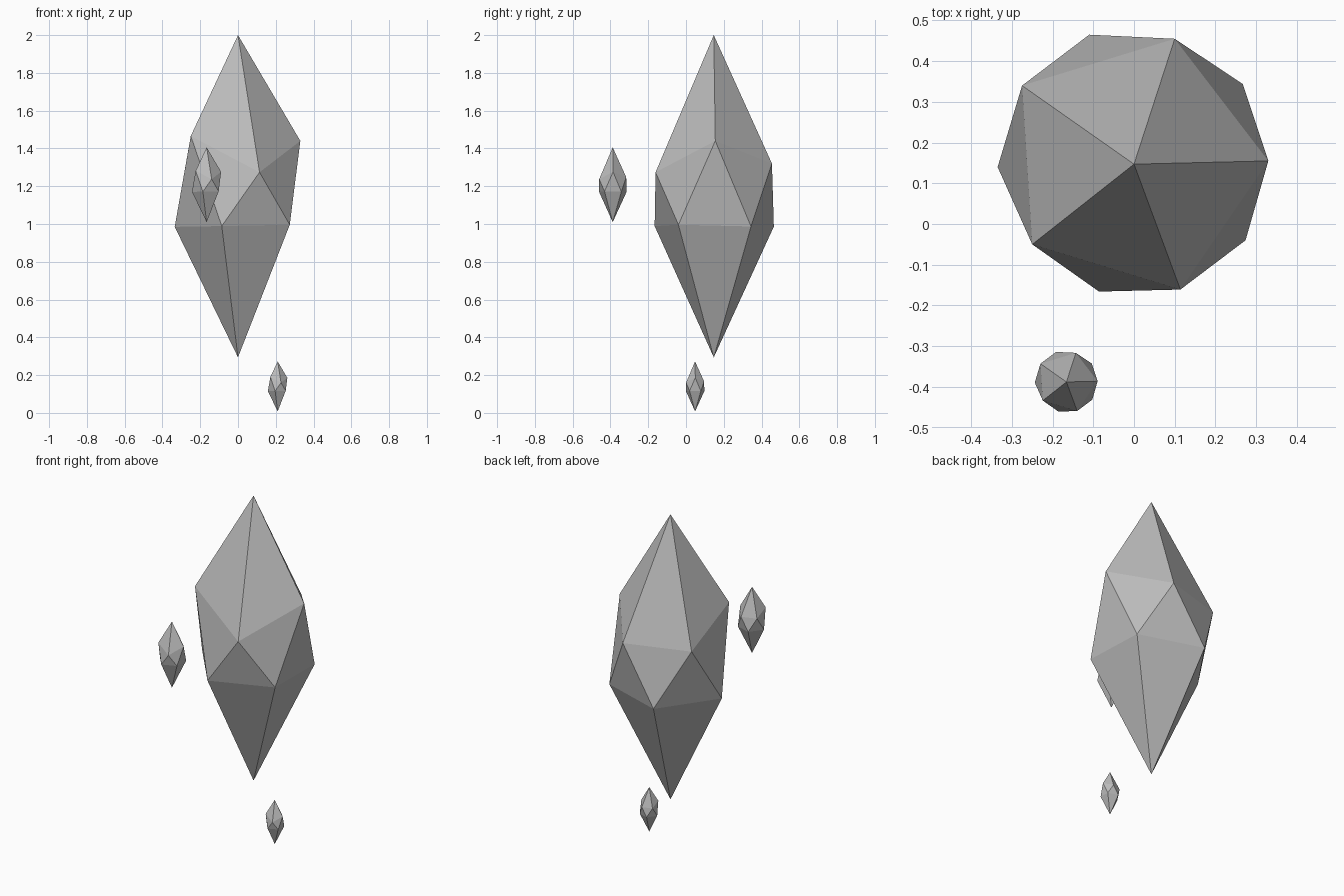
import bpy
import bmesh
from mathutils import Vector

cube = bpy.data.objects.get("Cube")
if cube:
    bpy.data.objects.remove(cube, do_unlink=True)

# One grey stone colour
stone = bpy.data.materials.new("grey_stone")
stone.use_nodes = True
GREY = (0.5, 0.5, 0.5, 1.0)
stone.diffuse_color = GREY
stone.node_tree.nodes["Principled BSDF"].inputs["Base Color"].default_value = GREY

# Crystal shape, measured from its lower tip: two staggered rings of five corners
HEIGHT = 1.706
UPPER = [(0.33, 0.008, 1.146), (0.10, 0.308, 1.026), (-0.275, 0.193, 1.031),
         (-0.25, -0.197, 1.172), (0.114, -0.308, 0.98)]
LOWER = [(0.267, 0.197, 0.693), (-0.11, 0.318, 0.692), (-0.335, -0.007, 0.691),
         (-0.086, -0.313, 0.695), (0.274, -0.187, 0.702)]


def crystal(name, tip, scale):
    """Build a faceted shard standing on its lower tip."""
    bm = bmesh.new()
    bottom = bm.verts.new((0, 0, 0))
    top = bm.verts.new((0, 0, HEIGHT))
    up = [bm.verts.new(p) for p in UPPER]
    low = [bm.verts.new(p) for p in LOWER]
    for i in range(5):
        j = (i + 1) % 5
        bm.faces.new((up[i], up[j], top))
        bm.faces.new((up[i], low[i], up[j]))
        bm.faces.new((low[i], low[j], up[j]))
        bm.faces.new((low[j], low[i], bottom))
    bmesh.ops.scale(bm, vec=Vector((scale, scale, scale)), verts=bm.verts)
    bmesh.ops.recalc_face_normals(bm, faces=bm.faces)
    mesh = bpy.data.meshes.new(name)
    bm.to_mesh(mesh)
    bm.free()
    mesh.materials.append(stone)
    obj = bpy.data.objects.new(name, mesh)
    obj.location = tip
    bpy.context.collection.objects.link(obj)
    return obj


# Large shard with two small ones floating around it
crystal("large_crystal", (0.0, 0.147, 0.294), 1.0)
crystal("small_crystal", (-0.166, -0.388, 1.01), 0.232)
crystal("tiny_crystal", (0.21, 0.048, 0.008), 0.155)
